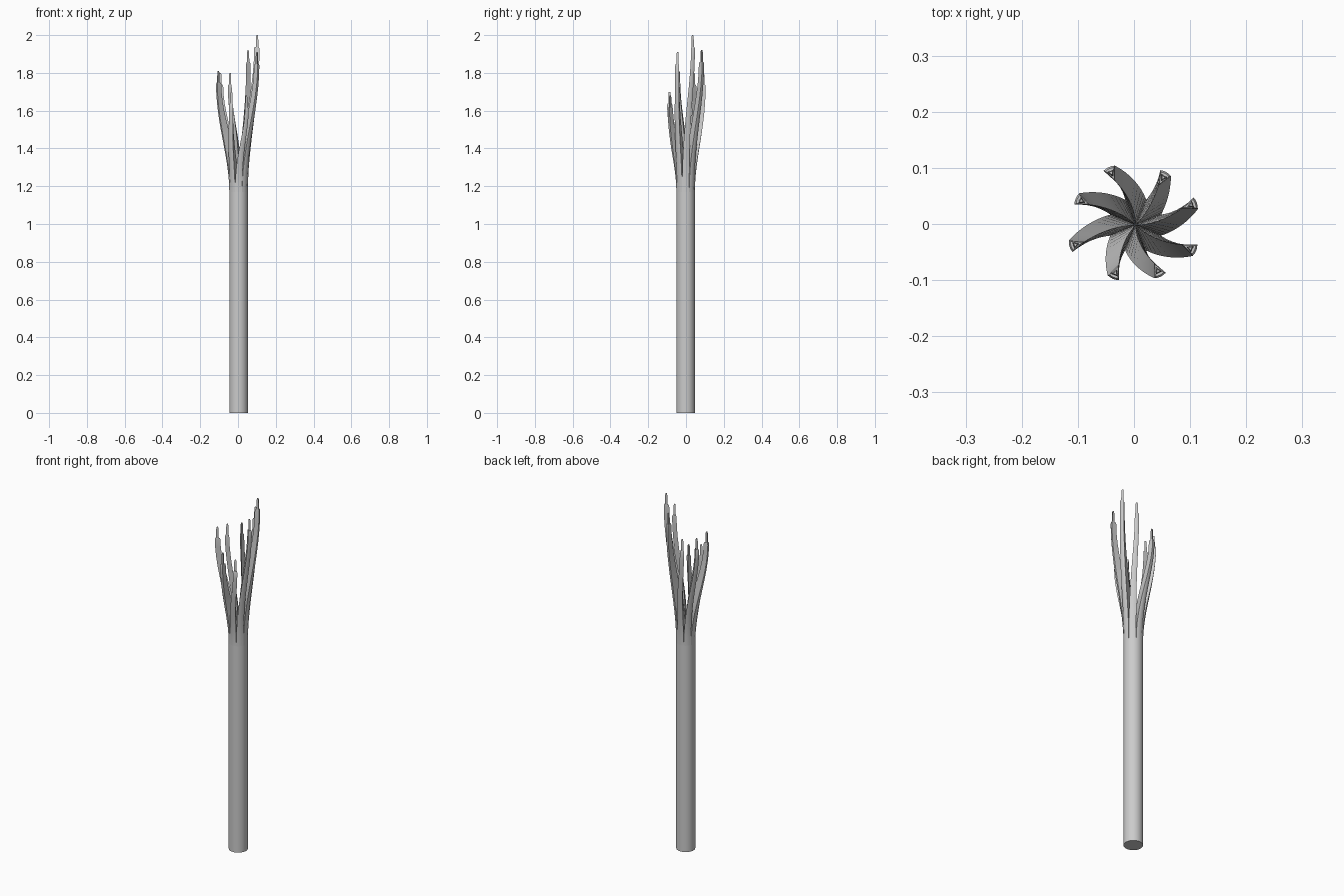
import bpy, bmesh
from math import sin, cos, radians, pi

if "Cube" in bpy.data.objects:
    bpy.data.objects.remove(bpy.data.objects["Cube"])

CX, CY = 0.003, -0.002      # cable axis
R, SPLIT = 0.049, 1.17      # sheath radius and the height where strands separate


def smooth(t):
    return t * t * (3 - 2 * t)


def loft(name, rings):
    # skin a list of closed rings and cap both ends
    bm = bmesh.new()
    rows = [[bm.verts.new(p) for p in ring] for ring in rings]
    n = len(rows[0])
    for a, b in zip(rows, rows[1:]):
        for i in range(n):
            j = (i + 1) % n
            bm.faces.new((a[i], a[j], b[j], b[i]))
    bm.faces.new(rows[0][::-1])
    bm.faces.new(rows[-1])
    bmesh.ops.recalc_face_normals(bm, faces=bm.faces)
    me = bpy.data.meshes.new(name)
    bm.to_mesh(me)
    bm.free()
    ob = bpy.data.objects.new(name, me)
    bpy.context.collection.objects.link(ob)
    bpy.context.view_layer.objects.active = ob
    bpy.ops.object.select_all(action='DESELECT')
    ob.select_set(True)
    bpy.ops.object.shade_smooth_by_angle(angle=radians(35))
    return ob


def place(ang, radial, side, z):
    # radial / sideways offsets in a strand's own frame -> world
    return (CX + radial * cos(ang) - side * sin(ang),
            CY + radial * sin(ang) + side * cos(ang), z)


def wedge(ang, r_in, r_out, half, z):
    # pie-slice section: pointed inside, curved outside
    pts = [place(ang, r_in, 0, z)]
    sag = (r_out - r_in) * 0.076
    for k in range(5):
        u = k / 2 - 1
        pts.append(place(ang, r_out - sag * u * u, half * u, z))
    return pts


def circle(r, z, n=32):
    return [(CX + r * cos(2 * pi * i / n), CY + r * sin(2 * pi * i / n), z)
            for i in range(n)]


# unsplit cable
loft("cable_body", [circle(R, 0), circle(R, SPLIT)])

# strands: end angle, outer end radius, tip height
strands = [(60, 0.109, 1.92), (20, 0.116, 2.0), (-23, 0.117, 1.91), (-64, 0.102, 1.68),
           (-113, 0.104, 1.70), (-162, 0.124, 1.81), (156, 0.117, 1.80), (115, 0.114, 1.80)]

for i, (deg, r_end, tip) in enumerate(strands, 1):
    top = tip - 0.07
    start, end = radians(45 * round((deg - 20) / 45)), radians(deg)
    rings = []
    for k in range(13):
        t = k / 12
        s = smooth(t)
        r_out = R + (r_end - R) * s
        r_in = (r_end - 0.028) * s ** 1.2
        half = R * sin(pi / 8) * (1 - s) + 0.011 * s
        rings.append(wedge(start + (end - start) * s, r_in, r_out, half,
                           SPLIT + (top - SPLIT) * t))
    # small shoulder closing the sleeve
    rings.append(wedge(end, r_end - 0.024, r_end - 0.003, 0.008, top + 0.008))
    loft(f"strand_{i}", rings)

    # bare three-sided core
    rc = r_end - 0.011

    def tri(size, z):
        return [place(end, rc + size * cos(a), size * sin(a), z)
                for a in (pi, -pi / 3, pi / 3)]
    loft(f"core_{i}", [tri(0.008, top), tri(0.007, tip - 0.01), tri(0.004, tip)])
